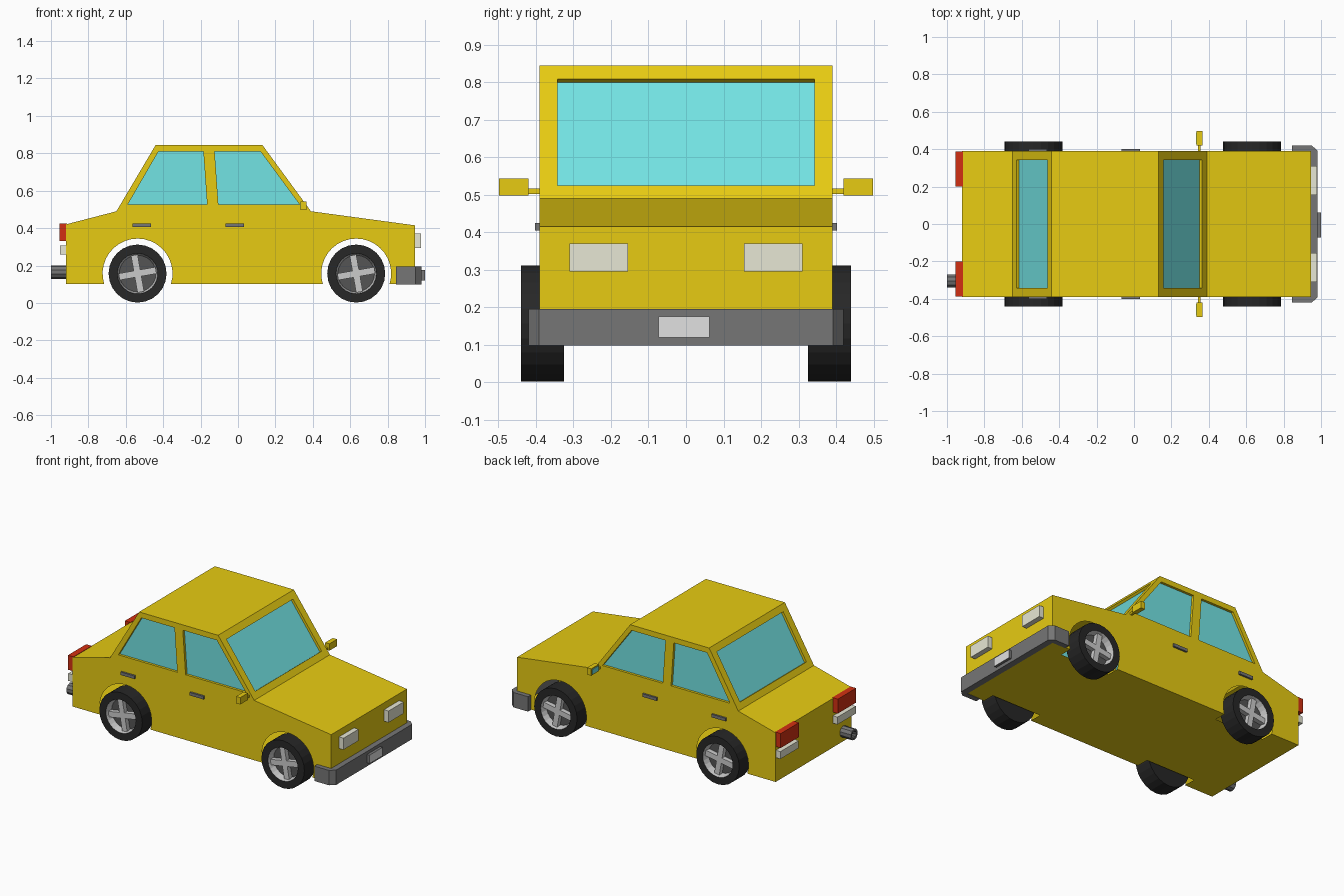
import bpy, bmesh, math
from mathutils import Vector, Matrix

if "Cube" in bpy.data.objects:
    bpy.data.objects.remove(bpy.data.objects["Cube"])


def material(name, r, g, b):
    m = bpy.data.materials.new(name)
    m.use_nodes = True
    m.diffuse_color = (r, g, b, 1)
    bsdf = next(n for n in m.node_tree.nodes if n.type == 'BSDF_PRINCIPLED')
    bsdf.inputs["Base Color"].default_value = (r, g, b, 1)
    bsdf.inputs["Roughness"].default_value = 0.6
    return m


YELLOW = material("yellow paint", 0.8, 0.6, 0.006)
GLASS = material("window glass", 0.17, 0.77, 0.77)
GREY = material("dark grey trim", 0.18, 0.18, 0.18)
BLACK = material("tyre rubber", 0.02, 0.02, 0.02)
RIM = material("rim silver", 0.6, 0.6, 0.6)
HUB = material("rim shadow grey", 0.09, 0.09, 0.09)
LAMP = material("lamp lens", 0.8, 0.8, 0.66)
PLATE = material("plate white", 0.75, 0.75, 0.75)
RED = material("tail red", 0.65, 0.03, 0.006)


def finish(bm, name, *mats):
    mesh = bpy.data.meshes.new(name)
    bm.to_mesh(mesh)
    bm.free()
    for m in mats:
        mesh.materials.append(m)
    ob = bpy.data.objects.new(name, mesh)
    bpy.context.collection.objects.link(ob)
    return ob


def box(name, lo, hi, *mats):
    bm = bmesh.new()
    lo, hi = Vector(lo), Vector(hi)
    size = hi - lo
    bmesh.ops.create_cube(bm, size=1, matrix=Matrix.Translation((lo + hi) / 2)
                          @ Matrix.Diagonal((*size, 1)))
    return finish(bm, name, *mats)


def sided_box(name, side, x, y, z, mat):
    ys = sorted((side * y[0], side * y[1]))
    return box(name, (x[0], ys[0], z[0]), (x[1], ys[1], z[1]), mat)


def lathe(name, profile, centre, axis, steps, mats, slots):
    """Spin (radius, distance) points round an axis; one material slot per band."""
    bm = bmesh.new()
    turn = Vector((0, 0, 1)).rotation_difference(Vector(axis)).to_matrix()
    rings = []
    for r, d in profile:
        rings.append([bm.verts.new(Vector(centre) + turn @ Vector(
            (r * math.cos(a), r * math.sin(a), d)))
            for a in (2 * math.pi * i / steps for i in range(steps))])
    for a, b, slot in zip(rings, rings[1:], slots):
        for i in range(steps):
            j = (i + 1) % steps
            bm.faces.new((a[i], a[j], b[j], b[i])).material_index = slot
    bmesh.ops.remove_doubles(bm, verts=bm.verts, dist=1e-5)
    bmesh.ops.recalc_face_normals(bm, faces=bm.faces)
    return finish(bm, name, *mats)


# Main measurements
HALF, FLOOR = 0.39, 0.10
AXLES, WHEEL_Z = (-0.537, 0.632), 0.157
WHEEL_R, ARCH_R = 0.155, 0.187
RECESS = 0.016
TOP = [(-0.92, FLOOR), (-0.92, 0.42), (-0.65, 0.49), (-0.44, 0.845),
       (0.13, 0.845), (0.39, 0.49), (0.945, 0.415), (0.945, FLOOR)]
SIDE_WINDOWS = [[(-0.59, 0.525), (-0.425, 0.81), (-0.185, 0.81), (-0.165, 0.525)],
                [(-0.105, 0.525), (-0.125, 0.81), (0.12, 0.81), (0.33, 0.525)]]
drop = WHEEL_Z - FLOOR
reach = math.sqrt(ARCH_R ** 2 - drop ** 2)

# Body shell: panels with wheel arches and recessed windows
body = bmesh.new()


def loop_edges(points):
    vs = [body.verts.new(p) for p in points]
    return [body.edges.new((vs[i - 1], vs[i])) for i in range(len(vs))]


def panel(outline, holes, normal):
    normal = Vector(normal).normalized()
    edges = loop_edges(outline)
    for hole in holes:
        edges += loop_edges(hole)
    bmesh.ops.triangle_fill(body, edges=edges, use_beauty=True, normal=normal)
    for hole in holes:
        rim = [body.verts.new(p) for p in hole]
        deep = [body.verts.new(Vector(p) - normal * RECESS) for p in hole]
        for i in range(len(rim)):
            body.faces.new((rim[i - 1], rim[i], deep[i], deep[i - 1]))
        body.faces.new(deep).material_index = 1


arches = []
for x in reversed(AXLES):
    start = math.asin(-drop / ARCH_R)
    for i in range(21):
        a = start + (math.pi - 2 * start) * i / 20
        arches.append((x + ARCH_R * math.cos(a), WHEEL_Z + ARCH_R * math.sin(a)))

for s in (-1, 1):
    panel([(x, s * HALF, z) for x, z in TOP + arches],
          [[(x, s * HALF, z) for x, z in w] for w in SIDE_WINDOWS], (0, s, 0))

for i, ((x0, z0), (x1, z1)) in enumerate(zip(TOP, TOP[1:])):
    holes = []
    if i in (2, 4):  # rear window and windscreen
        def at(z):
            return x0 + (x1 - x0) * (z - z0) / (z1 - z0)
        holes = [[(at(z), y, z) for y, z in
                  ((-0.342, 0.525), (0.342, 0.525), (0.342, 0.808), (-0.342, 0.808))]]
    panel([(x0, -HALF, z0), (x1, -HALF, z1), (x1, HALF, z1), (x0, HALF, z0)],
          holes, (z0 - z1, 0, x1 - x0))

# Floor with wheel slots
edge = [(TOP[0][0], HALF)]
for x in AXLES:
    edge += [(x - reach, HALF), (x - reach, 0.31), (x + reach, 0.31), (x + reach, HALF)]
edge.append((TOP[-1][0], HALF))
floor = edge + [(x, -y) for x, y in reversed(edge)]
panel([(x, y, FLOOR) for x, y in floor], [], (0, 0, -1))
bmesh.ops.remove_doubles(body, verts=body.verts, dist=1e-4)
bmesh.ops.recalc_face_normals(body, faces=body.faces)
finish(body, "body", YELLOW, GLASS)

# Wheels: tyre, dished rim and crossed spokes
for s, side in ((-1, "right"), (1, "left")):
    for x, end in zip(AXLES, ("rear", "front")):
        name = f"{end}_{side}_"
        lathe(name + "wheel", [(0, 0.325), (WHEEL_R, 0.325), (WHEEL_R, 0.44),
                               (0.108, 0.44), (0.098, 0.395), (0, 0.395)],
              (x, 0, WHEEL_Z), (0, s, 0), 24, (BLACK, RIM, HUB), (0, 0, 0, 1, 2))
        bm = bmesh.new()
        for k in range(2):
            bmesh.ops.create_cube(
                bm, size=1, matrix=Matrix.Translation((x, s * 0.41, WHEEL_Z))
                @ Matrix.Rotation(math.radians(-10 + 90 * k), 4, 'Y')
                @ Matrix.Diagonal((0.2, 0.03, 0.036, 1)))
        finish(bm, name + "spokes", RIM)

    # Lamps, door handles and mirrors
    sided_box(side + "_headlight", s, (0.94, 0.978), (0.155, 0.31), (0.295, 0.37), LAMP)
    sided_box(side + "_tail_light", s, (-0.955, -0.915), (0.2, 0.388), (0.33, 0.424), RED)
    sided_box(side + "_reverse_light", s, (-0.953, -0.915), (0.2, 0.388), (0.258, 0.306), LAMP)
    for x, end in ((-0.515, "rear"), (-0.017, "front")):
        sided_box(f"{end}_{side}_handle", s, (x - 0.05, x + 0.05), (0.385, 0.402),
                  (0.405, 0.425), GREY)
    sided_box(side + "_mirror_arm", s, (0.342, 0.356), (0.38, 0.425), (0.502, 0.516), YELLOW)
    sided_box(side + "_mirror", s, (0.335, 0.365), (0.42, 0.498), (0.498, 0.543), YELLOW)
    sided_box(side + "_mirror_glass", s, (0.332, 0.337), (0.428, 0.49), (0.505, 0.536), GLASS)

# Wraparound front bumper with chamfered corners
half = [(0.845, 0.385), (0.845, 0.42), (0.95, 0.42), (0.982, 0.392)]
outline = half + [(x, -y) for x, y in reversed(half)] + [(0.94, -0.385), (0.94, 0.385)]
bm = bmesh.new()
base = bm.faces.new([bm.verts.new((x, y, 0.098)) for x, y in outline])
ext = bmesh.ops.extrude_face_region(bm, geom=[base], use_keep_orig=True)
bmesh.ops.translate(bm, vec=(0, 0, 0.097),
                    verts=[g for g in ext["geom"] if isinstance(g, bmesh.types.BMVert)])
bmesh.ops.recalc_face_normals(bm, faces=bm.faces)
finish(bm, "front_bumper", GREY)

# Number plate: grey holder with a pale face
plate = box("number_plate", (0.975, -0.073, 0.12), (1.0, 0.062, 0.175), GREY, PLATE)
for f in plate.data.polygons:
    f.material_index = int(f.normal.x > 0.5)

# Exhaust pipe
lathe("exhaust_pipe", [(0, 0), (0.036, 0), (0.036, 0.1), (0.024, 0.1), (0.024, 0.04), (0, 0.04)],
      (-0.9, -0.305, 0.165), (-1, 0, 0), 10, (GREY, HUB), (0, 0, 0, 1, 1))
